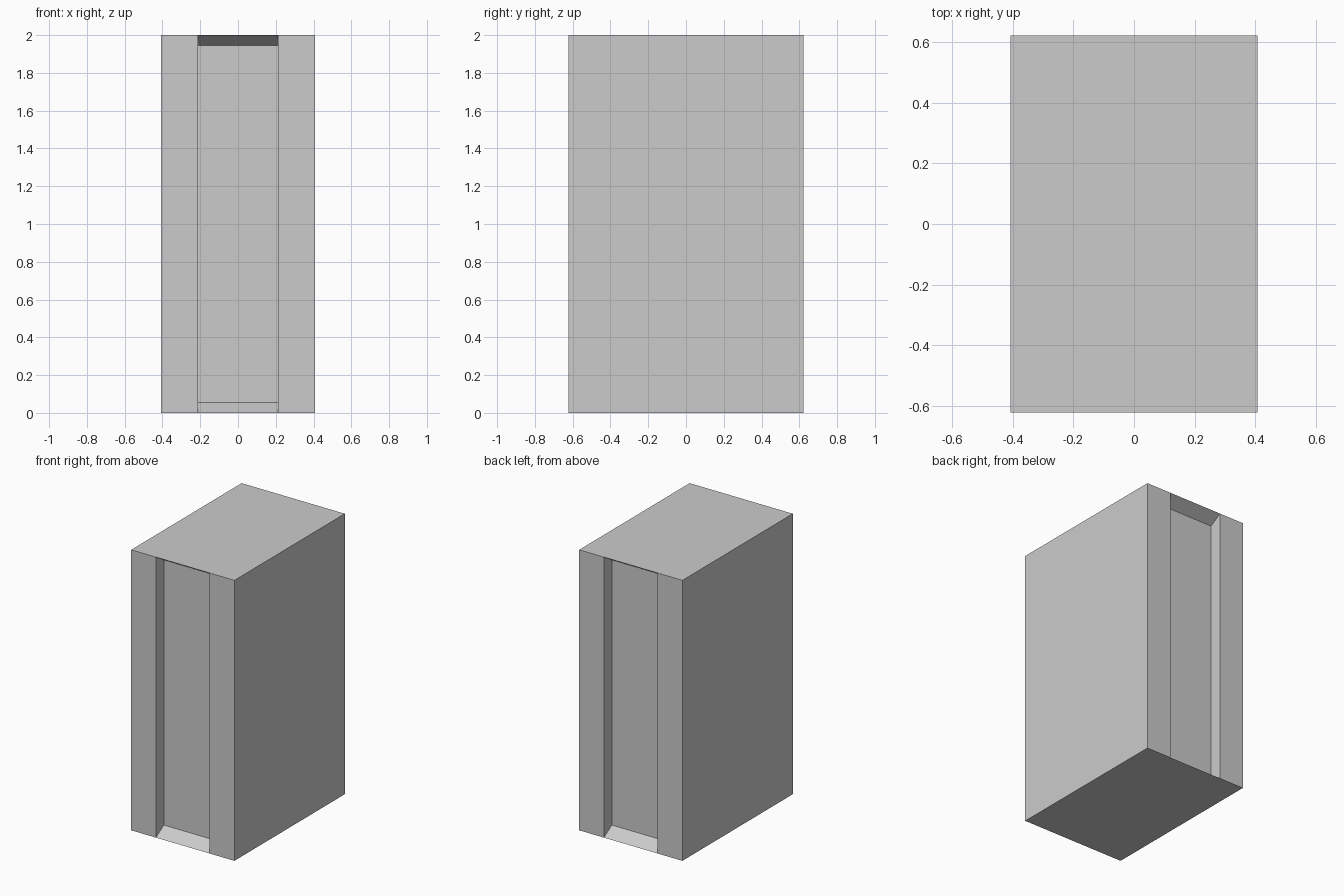
import bpy, bmesh

if "Cube" in bpy.data.objects:
    bpy.data.objects.remove(bpy.data.objects["Cube"])

W, D, H = 0.407, 0.622, 2.0      # half width, half depth, height
RW, RD, SL = 0.212, 0.09, 0.055  # recess half width, depth, slope height

bm = bmesh.new()


def face(*pts):
    bm.faces.new([bm.verts.new(p) for p in pts])


xs = (-W, -RW, RW, W)

# Top and bottom slabs
for z in (0, H):
    face(*[(x, -D, z) for x in xs], *[(x, D, z) for x in reversed(xs)])

# Plain left and right sides
for x in (-W, W):
    face((x, -D, 0), (x, D, 0), (x, D, H), (x, -D, H))

# Front and back: border strips around a recess with sloped sill and head
for s in (-1, 1):
    yo, yi = s * D, s * (D - RD)
    profile = [(yo, 0), (yi, SL), (yi, H - SL), (yo, H)]
    for m in (-1, 1):
        face((m * W, yo, 0), (m * RW, yo, 0), (m * RW, yo, H), (m * W, yo, H))
        face(*[(m * RW, y, z) for y, z in profile])
    for (y0, z0), (y1, z1) in zip(profile, profile[1:]):
        face((-RW, y0, z0), (RW, y0, z0), (RW, y1, z1), (-RW, y1, z1))

bmesh.ops.remove_doubles(bm, verts=bm.verts[:], dist=1e-5)
bmesh.ops.recalc_face_normals(bm, faces=bm.faces[:])

mesh = bpy.data.meshes.new("recessed_block")
bm.to_mesh(mesh)
bm.free()
block = bpy.data.objects.new("recessed_block", mesh)
bpy.context.collection.objects.link(block)
